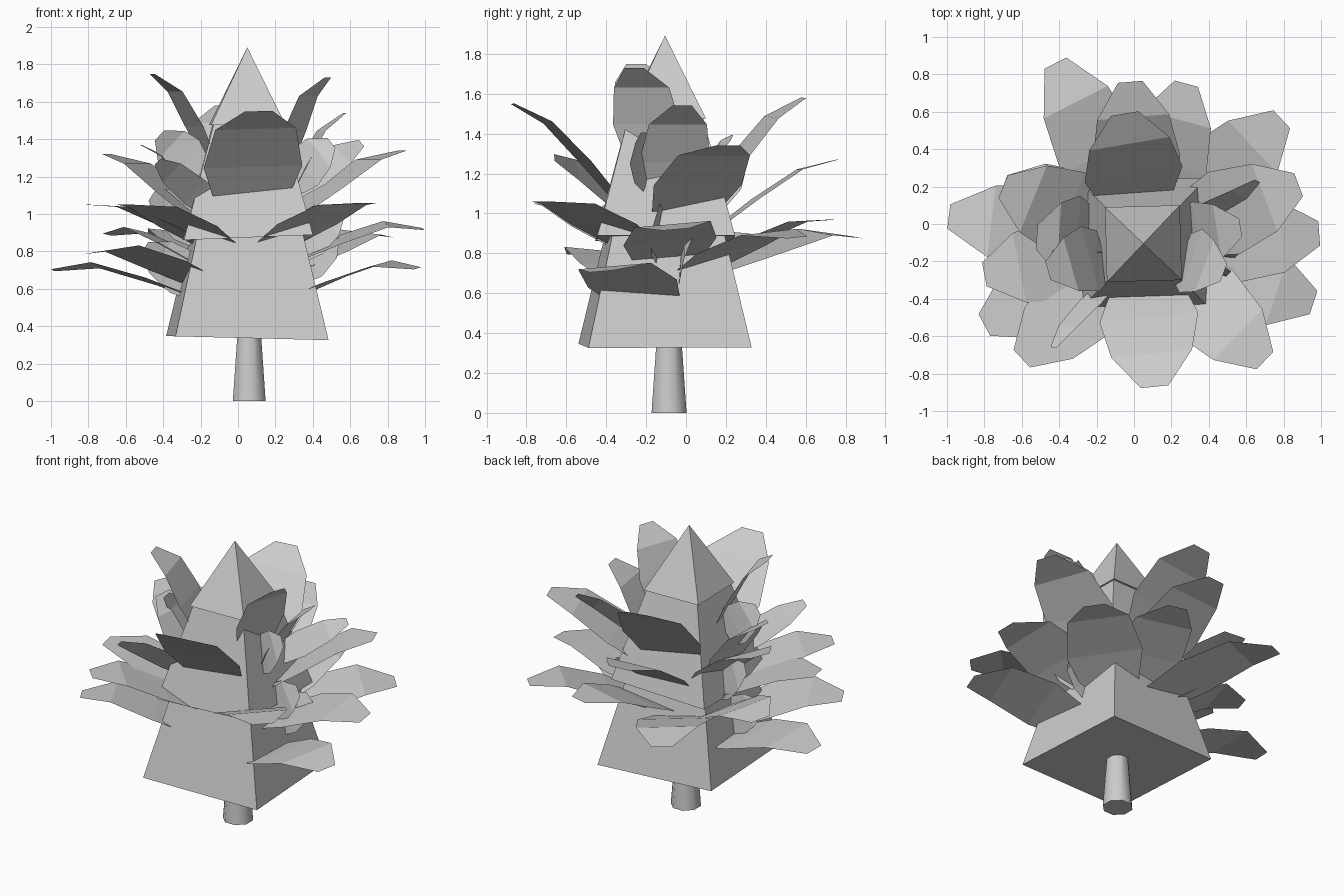
import bpy, math
from mathutils import Vector, Matrix

if "Cube" in bpy.data.objects:
    bpy.data.objects.remove(bpy.data.objects["Cube"])

AXIS = Vector((0.05, -0.105, 0))


def add_mesh(name, verts, faces):
    me = bpy.data.meshes.new(name)
    me.from_pydata([tuple(v) for v in verts], [], faces)
    me.update()
    ob = bpy.data.objects.new(name, me)
    bpy.context.collection.objects.link(ob)
    return ob


def frustum(name, n, r0, r1, z0, z1, turn, tilt=0.0):
    """Tapered n-sided prism around the tree axis; r = corner radius."""
    verts = []
    for r, z in ((r0, z0), (r1, z1)):
        for i in range(n):
            a = math.radians(turn) + 2 * math.pi * i / n
            x, y = r * math.cos(a), r * math.sin(a)
            verts.append(AXIS + Vector((x, y, z + tilt * x)))
    faces = [(i, (i + 1) % n, n + (i + 1) % n, n + i) for i in range(n)]
    faces += [tuple(range(n))[::-1], tuple(range(n, 2 * n))]
    return add_mesh(name, verts, faces)


def leaf(name, tip, radius, rise, width, bow, roll):
    """Bent blade growing outward from the tree axis to its tip."""
    t = Vector(tip)
    out = Vector((t.x - AXIS.x, t.y - AXIS.y, 0)).normalized()
    b = AXIS + out * radius + Vector((0, 0, t.z - rise))
    axis = t - b
    side = axis.cross(Vector((0, 0, 1))).normalized()
    side = Matrix.Rotation(math.radians(roll), 3, axis.normalized()) @ side
    up = side.cross(axis).normalized()
    verts = []
    # rows along the blade: position, width share, bow share
    for f, w, h in ((0, 0.75, 0), (0.32, 1, 0.6), (0.72, 0.82, 1), (1, 0.28, 0)):
        p = b + axis * f + up * (bow * h)
        verts += [p - side * (w * width / 2), p + side * (w * width / 2)]
    faces = []
    for i in range(0, 6, 2):
        faces += [(i, i + 1, i + 3), (i, i + 3, i + 2)]
    return add_mesh(name, verts, faces)


def ring(name, tips, **shape):
    for i, tip in enumerate(tips):
        leaf(f"{name}_{i + 1}", tip, **shape)


# Trunk
trunk = frustum("trunk", 8, 0.095, 0.05, 0, 0.6, 22.5)
trunk.location = (0.01, 0.02, 0)

# Stacked foliage tiers (four-sided)
S = math.sqrt(2)
frustum("lower_tier", 4, 0.41 * S, 0.27 * S, 0.337, 0.95, 48.5, -0.025)
frustum("middle_tier", 4, 0.345 * S, 0.18 * S, 0.875, 1.5, 46, 0.04)
frustum("top_tier", 4, 0.2 * S, 0.001, 1.475, 1.89, 46.5)

# Broad steep leaves, front and back
ring("crown_leaf", [(0.11, -0.87, 1.55), (-0.05, 0.59, 1.58)],
     radius=0.25, rise=0.47, width=0.53, bow=0.05, roll=2)
# Narrower steep leaves at the sides
ring("upper_leaf", [(-0.46, -0.25, 1.75), (0.48, -0.26, 1.73), (0.57, -0.02, 1.54)],
     radius=0.22, rise=0.44, width=0.36, bow=0.05, roll=0)
# Slim leaves turned on edge
ring("slim_leaf", [(0.66, 0.23, 1.38), (-0.43, -0.66, 1.28)],
     radius=0.27, rise=0.25, width=0.17, bow=0.02, roll=55)
# Upright blades crowding the left and right sides
ring("side_blade", [(0.55, -0.14, 1.02), (0.50, -0.24, 1.38), (0.52, 0.03, 0.90),
                    (-0.50, -0.10, 0.82), (-0.42, -0.17, 1.42), (-0.46, 0.02, 1.10)],
     radius=0.25, rise=0.2, width=0.26, bow=0.02, roll=78)
# Rising middle leaves
ring("middle_leaf", [(-0.02, 0.76, 1.27), (0.88, 0.21, 1.34),
                     (-0.70, 0.20, 1.32), (-0.52, -0.07, 1.37)],
     radius=0.28, rise=0.33, width=0.47, bow=0.05, roll=0)
# Flatter middle leaves
ring("spread_leaf", [(0.70, -0.73, 1.06), (-0.60, -0.72, 1.05),
                     (-0.80, -0.27, 1.05), (0.28, 0.75, 0.97)],
     radius=0.24, rise=0.21, width=0.46, bow=0.05, roll=0)
# Drooping low leaves
ring("low_leaf", [(0.99, -0.05, 0.92), (0.79, 0.56, 0.88), (0.96, -0.42, 0.71),
                  (-0.42, 0.86, 0.88), (-0.99, 0.04, 0.70), (-0.80, -0.54, 0.79),
                  (-0.70, 0.20, 0.89)],
     radius=0.28, rise=0.15, width=0.47, bow=0.07, roll=5)

# Soft shading on the trunk only
bpy.context.view_layer.objects.active = trunk
trunk.select_set(True)
bpy.ops.object.shade_smooth_by_angle(angle=math.radians(50))
